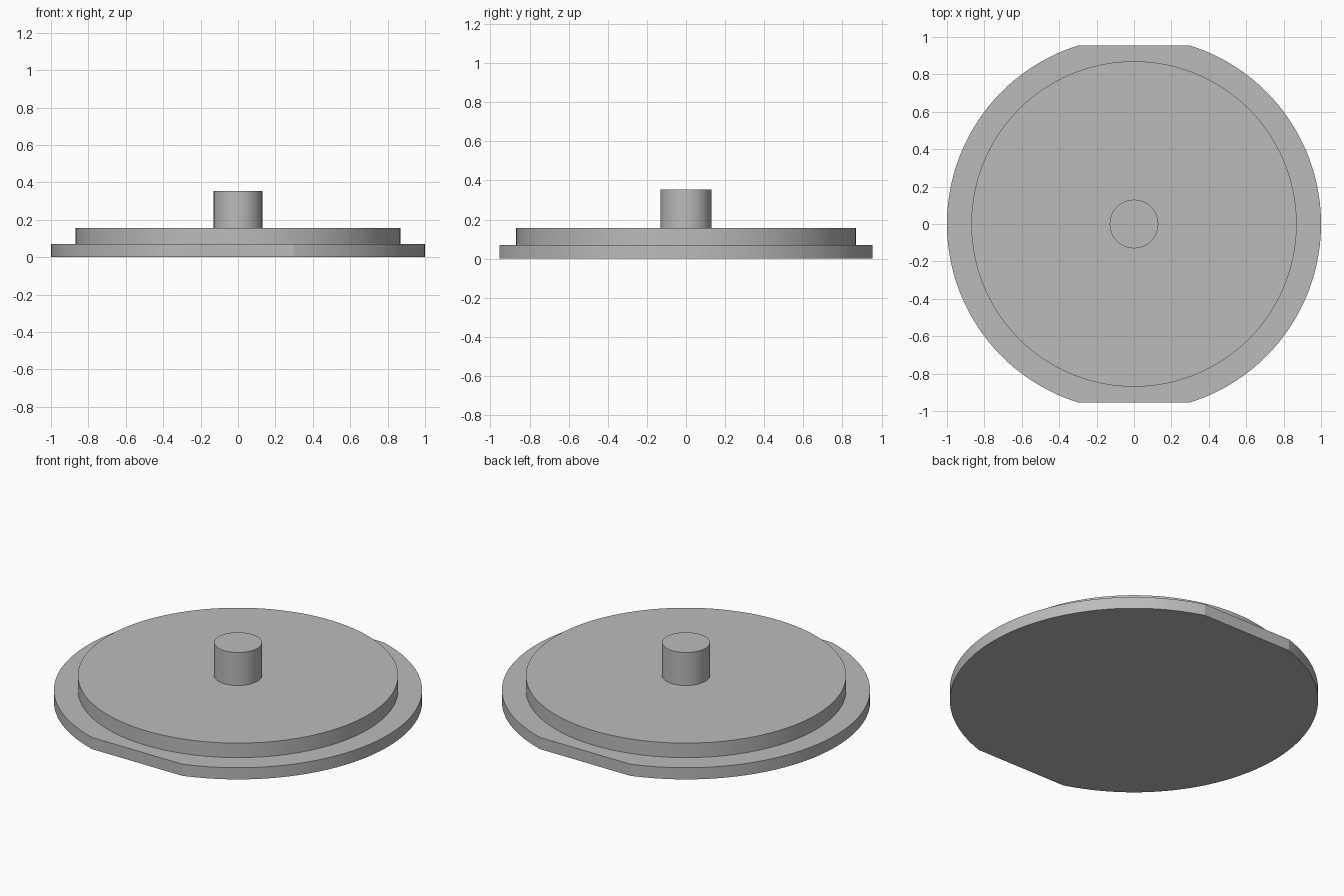
import bpy
import bmesh
from math import asin, cos, pi, radians, sin

cube = bpy.data.objects.get("Cube")
if cube:
    bpy.data.objects.remove(cube, do_unlink=True)

grey = bpy.data.materials.new("plain grey")
grey.use_nodes = True
grey.diffuse_color = (0.5, 0.5, 0.5, 1)
grey.node_tree.nodes["Principled BSDF"].inputs["Base Color"].default_value = (0.5, 0.5, 0.5, 1)


def arc(radius, start, end, steps):
    """Points along an arc, both ends included."""
    angles = [start + (end - start) * i / steps for i in range(steps + 1)]
    return [(radius * cos(a), radius * sin(a)) for a in angles]


def extrude_outline(name, outline, bottom, top):
    """Solid made by raising a flat outline from bottom to top."""
    bm = bmesh.new()
    base = bm.faces.new([bm.verts.new((x, y, bottom)) for x, y in outline])
    raised = bmesh.ops.extrude_face_region(bm, geom=[base], use_keep_orig=True)
    verts = [v for v in raised["geom"] if isinstance(v, bmesh.types.BMVert)]
    bmesh.ops.translate(bm, verts=verts, vec=(0, 0, top - bottom))
    bmesh.ops.recalc_face_normals(bm, faces=bm.faces)
    mesh = bpy.data.meshes.new(name)
    bm.to_mesh(mesh)
    bm.free()
    mesh.materials.append(grey)
    obj = bpy.data.objects.new(name, mesh)
    bpy.context.collection.objects.link(obj)
    bpy.ops.object.select_all(action="DESELECT")
    obj.select_set(True)
    bpy.context.view_layer.objects.active = obj
    bpy.ops.object.shade_smooth_by_angle(angle=radians(10))


# Flange: a disc with a flat cut at the front and the back
flat = asin(0.955)
flange = arc(1, -flat, flat, 64) + arc(1, pi - flat, pi + flat, 64)
extrude_outline("base_flange", flange, 0, 0.07)

# Round step and central peg
extrude_outline("raised_disc", arc(0.87, 0, 2 * pi, 128)[:-1], 0.07, 0.157)
extrude_outline("center_peg", arc(0.13, 0, 2 * pi, 64)[:-1], 0.157, 0.355)
